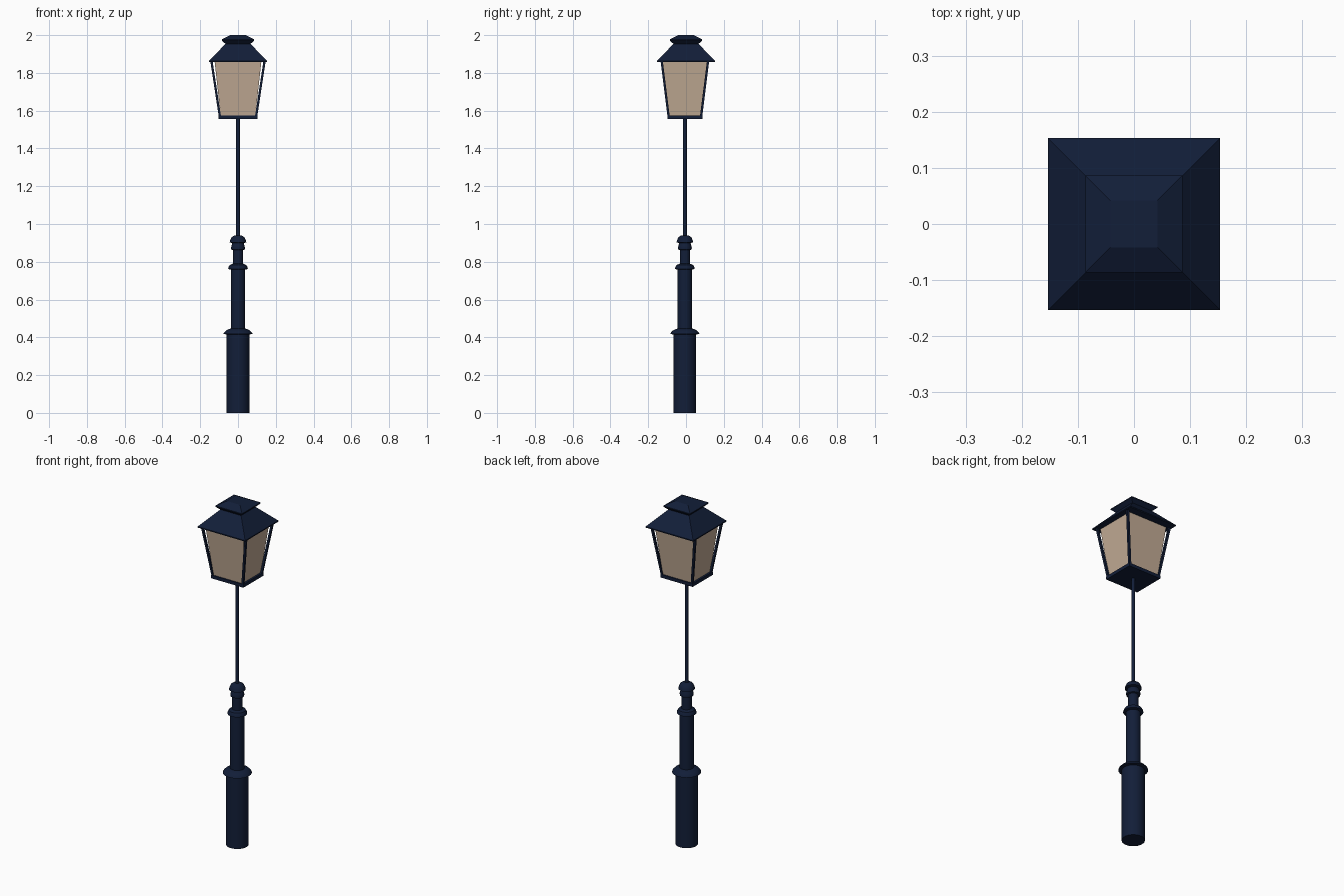
import bpy, bmesh, math
from mathutils import Vector

if "Cube" in bpy.data.objects:
    bpy.data.objects.remove(bpy.data.objects["Cube"])


def material(name, color):
    m = bpy.data.materials.new(name)
    m.diffuse_color = color
    m.use_nodes = True
    m.node_tree.nodes["Principled BSDF"].inputs["Base Color"].default_value = m.diffuse_color
    return m


NAVY = material("navy_metal", (0.006, 0.013, 0.04, 1))
GLASS = material("frosted_glass", (0.54, 0.41, 0.30, 1))
CY = -0.006  # post and lantern sit slightly forward of the roof


def finish(name, bm, mat, smooth=False):
    bmesh.ops.recalc_face_normals(bm, faces=bm.faces)
    mesh = bpy.data.meshes.new(name)
    bm.to_mesh(mesh)
    bm.free()
    mesh.materials.append(mat)
    ob = bpy.data.objects.new(name, mesh)
    bpy.context.collection.objects.link(ob)
    if smooth:
        bpy.context.view_layer.objects.active = ob
        ob.select_set(True)
        bpy.ops.object.shade_smooth_by_angle(angle=math.radians(35))
        ob.select_set(False)
    return ob


def loft(name, rings, mat, smooth=False):
    """Skin a stack of equal-length point rings and cap both ends."""
    bm = bmesh.new()
    loops = [[bm.verts.new(p) for p in ring] for ring in rings]
    n = len(loops[0])
    for a, b in zip(loops, loops[1:]):
        for i in range(n):
            j = (i + 1) % n
            bm.faces.new((a[i], a[j], b[j], b[i]))
    bm.faces.new(loops[0][::-1])
    bm.faces.new(loops[-1])
    return finish(name, bm, mat, smooth)


def circle(r, z, n=32):
    return [(r * math.cos(math.tau * i / n), CY + r * math.sin(math.tau * i / n), z)
            for i in range(n)]


def rect(hx, hy, z, cx=0, cy=0):
    return [(cx + sx * hx, cy + sy * hy, z)
            for sx, sy in ((-1, -1), (1, -1), (1, 1), (-1, 1))]


def turned(name, profile):
    return loft(name, [circle(r, z) for r, z in profile], NAVY, True)


# Turned post sections with their collars
turned("base_column", [(0.06, 0), (0.06, 0.42)])
turned("base_collar", [(0.06, 0.415), (0.077, 0.418), (0.074, 0.425),
                       (0.062, 0.437), (0.045, 0.445), (0.038, 0.446)])
turned("middle_column", [(0.038, 0.44), (0.038, 0.765)])
turned("middle_collar", [(0.038, 0.758), (0.052, 0.762), (0.051, 0.770),
                         (0.044, 0.783), (0.027, 0.79)])
turned("upper_column", [(0.027, 0.785), (0.027, 0.862), (0.036, 0.865),
                        (0.037, 0.875), (0.034, 0.885), (0.030, 0.90)])
turned("top_collar", [(0.030, 0.899), (0.044, 0.903), (0.042, 0.913),
                      (0.034, 0.930), (0.022, 0.938), (0.010, 0.94)])
turned("thin_pole", [(0.010, 0.935), (0.010, 1.56)])

# Lantern floor and glass
loft("lantern_floor", [rect(0.104, 0.093, z, cy=CY) for z in (1.556, 1.575)], NAVY)
loft("lantern_glass", [rect(0.092, 0.087, 1.574, cy=CY),
                       rect(0.124, 0.117, 1.862, cy=CY)], GLASS)

# Leaning corner bars
for sx, sx_name in ((-1, "left"), (1, "right")):
    for sy, sy_name in ((-1, "front"), (1, "back")):
        loft(f"corner_bar_{sy_name}_{sx_name}",
             [rect(0.006, 0.006, 1.57, sx * 0.096, CY + sy * 0.086),
              rect(0.006, 0.006, 1.865, sx * 0.141, CY + sy * 0.123)], NAVY)

# Hipped roof and vent cap
loft("roof", [rect(h, h, z) for h, z in ((0.153, 1.858), (0.153, 1.864), (0.066, 1.954))], NAVY)
loft("roof_cap", [rect(h, h, z) for h, z in
                  ((0.066, 1.953), (0.086, 1.972), (0.086, 1.977), (0.042, 2.0))], NAVY)
